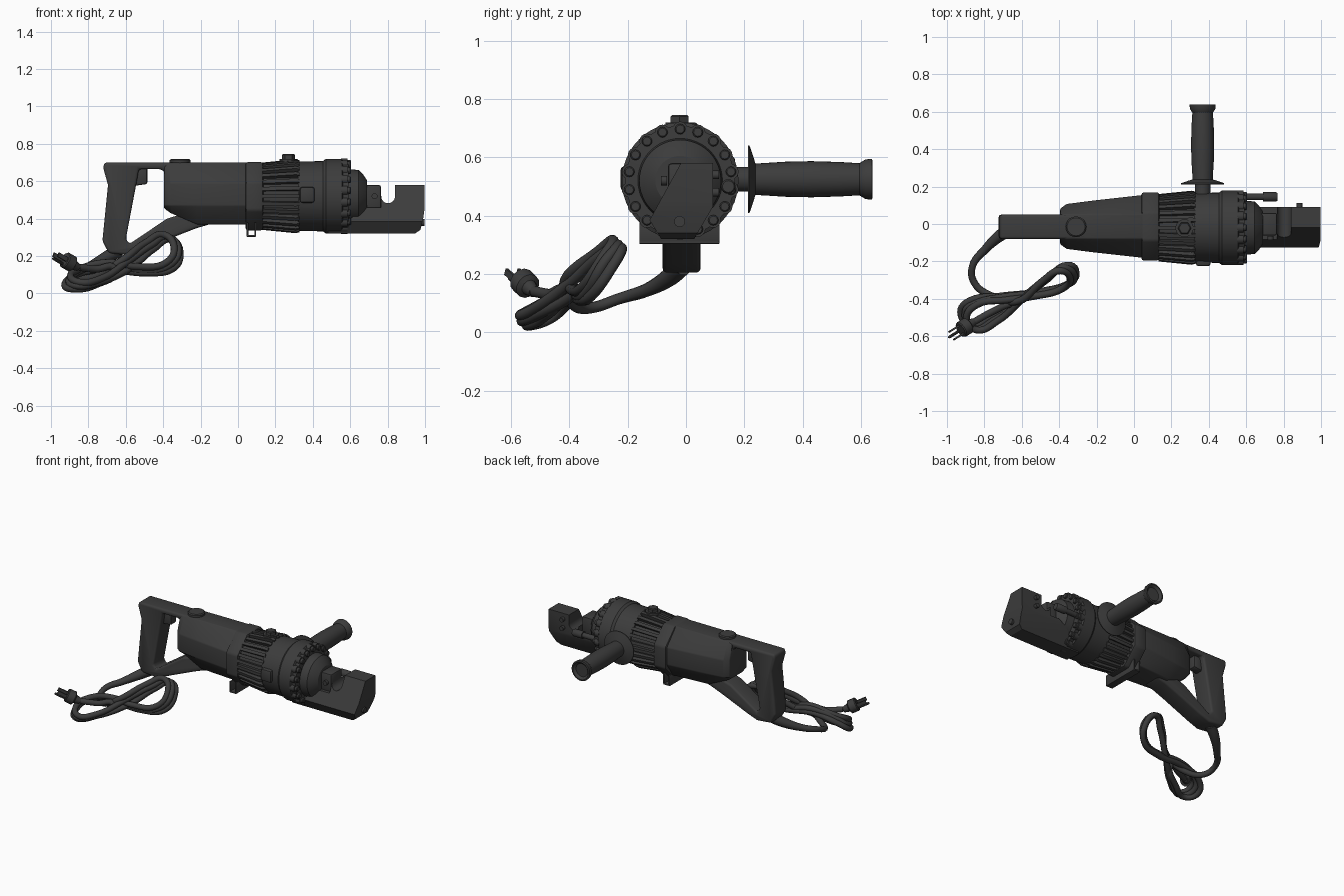
import bpy, bmesh, math, random
from mathutils import Vector

if "Cube" in bpy.data.objects:
    bpy.data.objects.remove(bpy.data.objects["Cube"])

random.seed(3)
DARK = bpy.data.materials.new("dark_grey")
DARK.diffuse_color = (0.045, 0.045, 0.045, 1)
DARK.use_nodes = True
DARK.node_tree.nodes["Principled BSDF"].inputs["Base Color"].default_value = DARK.diffuse_color
CY, CZ = -0.02, 0.52          # main barrel axis


def build(name, solids, bevel=0, segs=2, smooth=True):
    """Each solid is a list of rings lofted together and capped."""
    bm = bmesh.new()
    for rings in solids:
        vs = [[bm.verts.new(p) for p in r] for r in rings]
        n = len(vs[0])
        for a, b in zip(vs, vs[1:]):
            for i in range(n):
                bm.faces.new((a[i], a[(i + 1) % n], b[(i + 1) % n], b[i]))
        bm.faces.new(vs[0][::-1])
        bm.faces.new(vs[-1])
    bmesh.ops.recalc_face_normals(bm, faces=bm.faces)
    me = bpy.data.meshes.new(name)
    bm.to_mesh(me)
    bm.free()
    ob = bpy.data.objects.new(name, me)
    bpy.context.collection.objects.link(ob)
    me.materials.append(DARK)
    select(ob)
    if bevel:
        m = ob.modifiers.new("bevel", 'BEVEL')
        m.width, m.segments, m.limit_method = bevel, segs, 'ANGLE'
        bpy.ops.object.modifier_apply(modifier=m.name)
    if smooth:
        bpy.ops.object.shade_smooth_by_angle(angle=math.radians(32))
    return ob


def select(ob):
    bpy.ops.object.select_all(action='DESELECT')
    ob.select_set(True)
    bpy.context.view_layer.objects.active = ob


def lathe(prof, origin, axis, n=32, phase=0):
    """Profile of (distance along axis, radius)."""
    q = Vector((0, 0, 1)).rotation_difference(Vector(axis).normalized())
    return [[Vector(origin) + q @ Vector((r * math.cos(phase + i * math.tau / n),
                                         r * math.sin(phase + i * math.tau / n), d))
             for i in range(n)] for d, r in prof]


def prism_y(pts, a, b):
    return [[(x, y, z) for x, z in pts] for y in (a, b)]


def prism_x(pts, a, b):
    return [[(x, y, z) for y, z in pts] for x in (a, b)]


def box(x0, x1, y0, y1, z0, z1):
    return prism_y([(x0, z0), (x1, z0), (x1, z1), (x0, z1)], y0, y1)


def cord(name, pts, radii, depth):
    cu = bpy.data.curves.new(name, 'CURVE')
    cu.dimensions, cu.bevel_depth, cu.bevel_resolution = '3D', depth, 3
    cu.resolution_u, cu.use_fill_caps = 6, True
    sp = cu.splines.new('BEZIER')
    sp.bezier_points.add(len(pts) - 1)
    for bp, p, r in zip(sp.bezier_points, pts, radii):
        bp.co, bp.radius = p, r
        bp.handle_left_type = bp.handle_right_type = 'AUTO'
    cu.materials.append(DARK)
    ob = bpy.data.objects.new(name, cu)
    bpy.context.collection.objects.link(ob)
    select(ob)
    bpy.ops.object.convert(target='MESH')


# Rear D handle and trigger
grip = [(-.715, .70), (.05, .70), (.05, .60), (-.385, .60), (-.39, .645), (-.41, .665),
        (-.53, .665), (-.545, .58), (-.60, .29), (-.58, .265), (-.38, .40), (-.25, .44),
        (-.15, .42), (-.15, .37), (-.22, .35), (-.31, .315), (-.50, .235), (-.58, .205),
        (-.69, .215), (-.725, .28), (-.715, .38), (-.695, .58), (-.72, .67)]
build("rear_handle", [prism_y(grip, -.08, .05)], .022, 3)
build("trigger", [prism_y([(-.56, .68), (-.485, .68), (-.485, .585), (-.56, .575)], -.045, .015)], .01)

# Motor housing: tapered eight-sided shell
def section(x, w, top, zb, wb, inset=0):
    half = [(.065, top), (w, .59), (w, .47), (wb, zb)]
    return [(x, -.013 + y, z) for y, z in half] + [(x, -.013 - y, z) for y, z in half[::-1]]

build("motor_housing", [[section(-.395, .095, .685, .455, .05), section(-.36, .12, .698, .43, .065),
                         section(-.22, .138, .70, .37, .08), section(.05, .168, .70, .37, .10)]], .006)
build("housing_cap", [lathe([(0, .055), (.018, .055), (.024, .048)], (-.31, -.015, .695), (0, 0, 1))])
build("joint_flange", [lathe([(.04, .197), (.135, .197)], (0, -.013, CZ), (1, 0, 0), 8, math.pi / 8)], .012)

# Cooling fins around the gear section
fins = [lathe([(.13, .163), (.34, .175)], (0, CY, CZ), (1, 0, 0))]
for i in range(28):
    a = i * math.tau / 28
    u, t = Vector((0, math.cos(a), math.sin(a))), Vector((0, -math.sin(a), math.cos(a))) * .01
    rings = []
    for x, r in ((.13, .18), (.31, .198), (.33, .192)):
        c = Vector((x, CY, CZ))
        rings.append([c + u * .14 - t, c + u * .14 + t, c + u * r + t, c + u * r - t])
    fins.append(rings)
build("cooling_fins", fins)
build("oil_plug", [lathe([(0, .048), (.02, .048)], (.27, -.022, .70), (0, 0, 1)),
                   lathe([(.01, .036), (.04, .036), (.045, .03)], (.27, -.022, .70), (0, 0, 1), 6)])

# Hydraulic cylinder, bolt ring and nose cone
build("cylinder_head", [lathe([(.32, .185), (.455, .188), (.47, .2), (.555, .2), (.562, .188), (.59, .188),
                               (.592, .145), (.645, .14), (.67, .115), (.69, .085)],
                              (0, CY, CZ), (1, 0, 0), 48)])
bolts = []
for i in range(18):
    a = (i + .5) * math.tau / 18
    o = (0, CY + .177 * math.cos(a), CZ + .177 * math.sin(a))
    bolts += [lathe([(.55, .026), (.585, .026)], o, (1, 0, 0), 16),
              lathe([(.58, .018), (.6, .018), (.604, .014)], o, (1, 0, 0), 12)]
build("bolt_ring", bolts)
build("side_boss", [box(.33, .41, -.225, -.15, .485, .57)], .014)
build("release_valve", [lathe([(.58, .018), (.69, .018), (.69, .025), (.76, .025), (.768, .02)],
                              (0, .145, .50), (1, 0, 0), 16)])

# Hanging stand loop under the flange
build("stand_loop", [box(.045, .097, -.16, .115, .303, .313), box(.045, .055, -.16, .115, .31, .38),
                     box(.087, .097, -.16, .115, .31, .38)], .003)

# Side handle
build("side_handle", [lathe([(.14, .042), (.212, .042), (.212, .115), (.218, .115), (.232, .075),
                             (.238, .054), (.26, .055), (.34, .06), (.43, .062), (.53, .059), (.595, .055),
                             (.615, .068), (.638, .07), (.64, .06), (.625, .045)],
                            (.367, 0, .525), (0, 1, 0))])

# Cutter head: side profile intersected with its tilted hexagonal end profile
side = [(.48, .32), (.945, .32), (.975, .34), (.99, .40), (.997, .45), (.997, .58), (.84, .58)]
side += [(.8025 + .0375 * math.cos(a), .52 - .0375 * math.sin(a))
         for a in (k * math.pi / 8 for k in range(9))]
side += [(.765, .46), (.69, .46), (.60, .40), (.48, .40)]
head = build("cutter_head", [prism_y(side, -.2, .2)], smooth=False)
cutter = build("head_section", [prism_x([(-.015, .585), (.092, .585), (.092, .43), (.025, .315),
                                         (-.082, .315), (-.125, .385)], .4, 1.1)], smooth=False)
cutter.hide_render = True
m = head.modifiers.new("shape", 'BOOLEAN')
m.operation, m.object, m.solver = 'INTERSECT', cutter, 'EXACT'
select(head)
bpy.ops.object.modifier_apply(modifier=m.name)
bpy.data.objects.remove(cutter)
bpy.ops.object.shade_smooth_by_angle(angle=math.radians(32))
build("head_pin", [lathe([(.97, .019), (.998, .019)], (0, -.022, .38), (1, 0, 0), 16)])
build("piston_block", [box(.66, .765, -.062, .06, .45, .58)], .012)
build("block_screws", [lathe([(0, .016), (.02, .016)], (.73, -.065, .52), (0, -1, 0), 12)]
      + [lathe([(0, .015), (.025, .015)], (.885, .088, z), (0, 1, 0), 12) for z in (.54, .48)])

# Power cord: strain relief, lead and a figure-eight coil of three turns
loop = [(-.60, -.40, .16), (-.47, -.29, .265), (-.37, -.24, .30), (-.32, -.28, .235), (-.37, -.33, .145),
        (-.52, -.375, .12), (-.70, -.395, .145), (-.85, -.42, .115), (-.91, -.48, .07),
        (-.86, -.555, .035), (-.75, -.51, .065)]
path = [(-.64, -.015, .23), (-.70, -.05, .195), (-.795, -.135, .145)]
radii = [2.0, 1.75, 1.2]
path += [(-.865, -.23, .115), (-.85, -.32, .085), (-.77, -.38, .09)]
for turn in range(3):
    for k, p in enumerate(loop):
        s = (turn - 1) * .03
        out = Vector((math.copysign(.6, p[0] + .6), .5, -.6)) * s
        path.append(Vector(p) + out + Vector([random.uniform(-.008, .008) for _ in range(3)]))
path += [(-.66, -.43, .13), (-.76, -.47, .13), (-.85, -.52, .14)]
radii += [1] * (len(path) - len(radii))
for i, p in enumerate(path):
    path[i] = Vector((p[0], p[1], max(p[2], .02)))
cord("power_cord", path, radii, .019)

# Plug with two flat blades and a round ground pin
d = Vector((-.72, -.45, .42)).normalized()
c = Vector((-.90, -.55, .165))
across = d.cross(Vector((0, 0, 1))).normalized()
up = across.cross(d)
build("plug_body", [lathe([(-.06, .02), (-.025, .028), (-.015, .045), (.03, .045), (.036, .04)], c, d, 12)])
def blade(s):
    o = c + across * s
    return [[o + d * t + across * a + up * b for a, b in
             ((-.005, -.012), (.005, -.012), (.005, .012), (-.005, .012))] for t in (.03, .098)]
build("plug_blades", [blade(-.024), blade(.024)])
build("plug_ground_pin", [lathe([(.03, .008), (.10, .008), (.108, .004)], c - up * .026, d, 10)])
